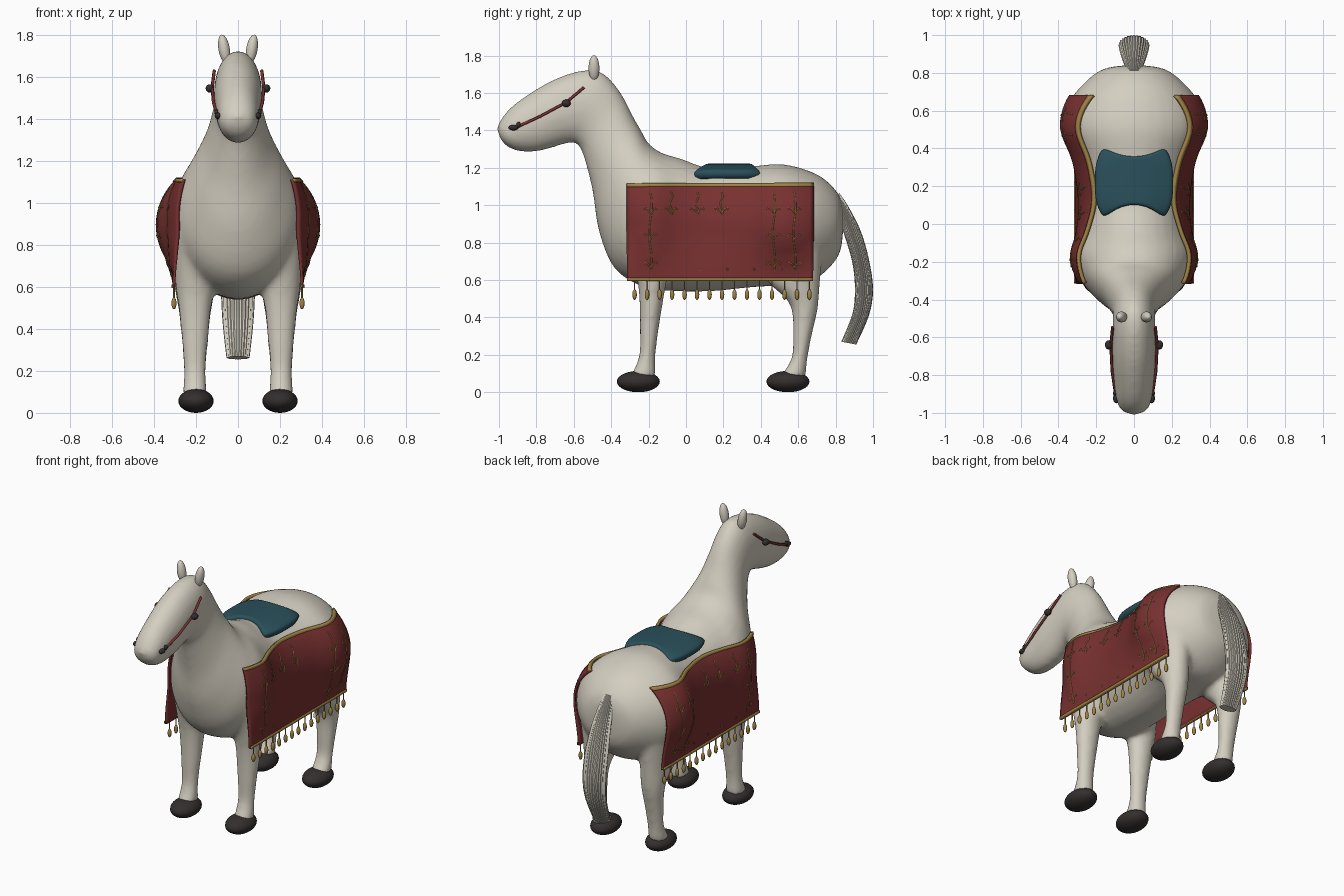
import bpy, bmesh, math
from mathutils import Vector
from mathutils.bvhtree import BVHTree

cube = bpy.data.objects.get("Cube")
if cube:
    bpy.data.objects.remove(cube, do_unlink=True)


def material(name, r, g, b):
    m = bpy.data.materials.new(name)
    m.use_nodes = True
    m.diffuse_color = (r, g, b, 1)
    bsdf = m.node_tree.nodes["Principled BSDF"]
    bsdf.inputs["Base Color"].default_value = (r, g, b, 1)
    bsdf.inputs["Roughness"].default_value = 0.7
    return m


IVORY = material("ivory coat", 0.66, 0.62, 0.53)
RED = material("dark red cloth", 0.19, 0.03, 0.03)
TEAL = material("teal leather", 0.023, 0.08, 0.105)
GOLD = material("old gold", 0.36, 0.23, 0.06)
DARK = material("dark hoof", 0.035, 0.028, 0.028)


def finish(bm, name, mat, smooth=True):
    bmesh.ops.recalc_face_normals(bm, faces=bm.faces)
    mesh = bpy.data.meshes.new(name)
    bm.to_mesh(mesh)
    bm.free()
    obj = bpy.data.objects.new(name, mesh)
    bpy.context.collection.objects.link(obj)
    mesh.materials.append(mat)
    for p in mesh.polygons:
        p.use_smooth = smooth
    return obj


def spline(rows, steps=4):
    """Smoothly resample rows of numbers (Catmull-Rom)."""
    out = []
    for i in range(len(rows) - 1):
        a, b, c, d = (rows[min(max(k, 0), len(rows) - 1)] for k in range(i - 1, i + 3))
        for s in range(steps):
            t = s / steps
            out.append([q + 0.5 * t * (r - p + t * (2*p - 5*q + 4*r - s4 + t * (3*(q - r) + s4 - p)))
                        for p, q, r, s4 in zip(a, b, c, d)])
    return out + [list(rows[-1])]


def loft(bm, rows, x=0, sides=32, ridge=0):
    """Ellipse rings spanning (y1, z1)-(y2, z2) with half width w around x."""
    rings = []
    for y1, z1, y2, z2, w in spline(rows):
        mid = Vector((x, (y1 + y2) / 2, (z1 + z2) / 2))
        half = Vector((0, (y1 - y2) / 2, (z1 - z2) / 2))
        ring = []
        for k in range(sides):
            a = math.tau * k / sides
            f = 1 - ridge * (k % 2)
            ring.append(bm.verts.new(mid + f * (half * math.cos(a) + Vector((w * math.sin(a), 0, 0)))))
        rings.append(ring)
    for r, s in zip(rings, rings[1:]):
        for k in range(sides):
            n = (k + 1) % sides
            bm.faces.new((r[k], r[n], s[n], s[k]))
    bm.faces.new(rings[0])
    bm.faces.new(rings[-1])


def ball(name, mat, loc, size, rot=(0, 0, 0)):
    bpy.ops.mesh.primitive_uv_sphere_add(segments=24, ring_count=14, location=loc, rotation=rot)
    o = bpy.context.object
    o.name, o.scale = name, size
    o.data.materials.append(mat)
    bpy.ops.object.shade_smooth()
    return o


# Body, neck, head and legs fused into one smooth skin
TORSO = [(.84, .98, .84, .86, .05), (.815, 1.06, .82, .74, .17), (.74, 1.14, .74, .64, .27),
         (.64, 1.19, .64, .58, .345), (.5, 1.22, .5, .57, .37), (.32, 1.205, .34, .56, .305),
         (.12, 1.2, .14, .54, .275), (-.03, 1.25, -.05, .54, .285), (-.13, 1.28, -.22, .56, .32),
         (-.2, 1.33, -.38, .66, .28), (-.24, 1.4, -.465, .86, .215), (-.28, 1.47, -.5, 1.08, .158),
         (-.33, 1.57, -.55, 1.27, .12), (-.385, 1.65, -.58, 1.325, .113), (-.46, 1.715, -.605, 1.335, .113),
         (-.56, 1.72, -.66, 1.325, .114), (-.7, 1.675, -.74, 1.3, .114), (-.84, 1.595, -.82, 1.285, .106),
         (-.945, 1.515, -.9, 1.29, .095), (-1, 1.44, -.965, 1.32, .07), (-1.01, 1.41, -1, 1.37, .02)]
FRONT_LEG = [(-.32, .85, -.08, .85, .11), (-.265, .62, -.1, .62, .095), (-.25, .5, -.12, .5, .078),
             (-.247, .33, -.147, .33, .062), (-.252, .19, -.163, .19, .052), (-.3, .08, -.16, .08, .06)]
HIND_LEG = [(.4, .85, .74, .85, .13), (.42, .62, .72, .62, .1), (.535, .5, .71, .5, .08),
            (.568, .42, .7, .42, .07), (.572, .3, .672, .3, .06), (.563, .18, .65, .18, .052),
            (.5, .08, .64, .08, .06)]
bm = bmesh.new()
loft(bm, TORSO)
for side in (-1, 1):
    loft(bm, FRONT_LEG, .205 * side)
    loft(bm, HIND_LEG, .205 * side)
body = finish(bm, "body", IVORY)
remesh = body.modifiers.new("fuse", 'REMESH')
remesh.mode, remesh.voxel_size, remesh.use_smooth_shade = 'VOXEL', 0.016, True
soften = body.modifiers.new("soften", 'SMOOTH')
soften.factor, soften.iterations = 0.5, 8
bpy.context.view_layer.update()
skin = BVHTree.FromObject(body, bpy.context.evaluated_depsgraph_get())

# Ridged tail
bm = bmesh.new()
loft(bm, [(.77, 1.03, .82, 1.065, .035), (.81, .95, .87, .99, .05), (.85, .83, .935, .86, .068),
          (.89, .69, .978, .71, .08), (.903, .55, 1, .55, .08), (.89, .42, .978, .41, .072),
          (.83, .27, .91, .255, .055)], sides=56, ridge=.07)
finish(bm, "tail", IVORY, smooth=False)

# Saddle pad: thick curved sheet with hollowed front and back edges
bm = bmesh.new()
N = 14
grid = []
for i in range(N + 1):
    u = 2 * i / N - 1
    dip = math.cos(u * math.pi * .6)
    lo, hi = .035 + .065 * max(dip, 0), .405 - .045 * max(dip, 0)
    row = []
    for j in range(N + 1):
        v = 2 * j / N - 1
        x = .215 * u * (1 - .2 * abs(v) ** 3 * abs(u))
        row.append(bm.verts.new((x, (lo + hi) / 2 + v * (hi - lo) / 2,
                                 1.222 - .038 * u * u - .02 * v ** 4 * u * u)))
    grid.append(row)
for i in range(N):
    for j in range(N):
        bm.faces.new((grid[i][j], grid[i + 1][j], grid[i + 1][j + 1], grid[i][j + 1]))
saddle = finish(bm, "saddle", TEAL)
solid = saddle.modifiers.new("thickness", 'SOLIDIFY')
solid.thickness, solid.offset = .05, -1
saddle.modifiers.new("rounding", 'SUBSURF').levels = 1

# Side cloths drape over the flanks, then hang to the hem
HEM_X, WAIST = .305, .9


def drape(y, z):
    def flank(h):
        hit = skin.ray_cast(Vector((2, y, h)), Vector((-1, 0, 0)))[0]
        return (hit.x if hit else .2) + .016
    if z >= WAIST:
        return flank(z)
    t = (WAIST - z) / (WAIST - .6)
    t = t * t * (3 - 2 * t)
    return max(flank(WAIST) * (1 - t) + HEM_X * t, flank(z) if z > .7 else 0)


def cloth(name, mat, side, z0, z1, rows, lift, thick):
    bm = bmesh.new()
    cols = 50
    g = [[bm.verts.new((side * (drape(y, z) + lift), y, z))
          for z in (z0 + (z1 - z0) * j / rows for j in range(rows + 1))]
         for y in (-.315 + .995 * i / cols for i in range(cols + 1))]
    for i in range(cols):
        for j in range(rows):
            bm.faces.new((g[i][j], g[i + 1][j], g[i + 1][j + 1], g[i][j + 1]))
    o = finish(bm, name, mat)
    m = o.modifiers.new("thickness", 'SOLIDIFY')
    m.thickness, m.offset = thick, 0
    return o


def wires(name, mat, lines, radius):
    curve = bpy.data.curves.new(name, 'CURVE')
    curve.dimensions, curve.bevel_depth, curve.bevel_resolution = '3D', radius, 1
    curve.use_fill_caps = True
    for pts in lines:
        s = curve.splines.new('POLY')
        s.points.add(len(pts) - 1)
        for p, q in zip(s.points, pts):
            p.co = (*q, 1)
    curve.materials.append(mat)
    o = bpy.data.objects.new(name, curve)
    bpy.context.collection.objects.link(o)


def sprig(y, top, bottom, leaves):
    """Wavy stem with pairs of upturned leaves, as flat (y, z) lines."""
    n = 14
    lines = [[(y + .007 * math.sin(9 * k / n), top + (bottom - top) * k / n) for k in range(n + 1)]]
    for z in leaves:
        for d in (-1, 1):
            lines.append([(y, z - .02), (y + d * .018, z), (y + d * .03, z + .006), (y + d * .036, z - .004)])
    return lines


motifs = []
for y in (-.19, .47, .58):
    motifs += sprig(y, 1.07, .65, (.98, .84, .69))
for y in (-.08, .06, .19):
    motifs += sprig(y, 1.07, .95, (.98,))
for k in range(6):
    motifs.append([(-.07 + .145 * k, .65), (-.07 + .145 * k, .665)])

for side, tag in ((-1, "right"), (1, "left")):
    cloth(tag + "_cloth", RED, side, .6, 1.11, 24, 0, .014)
    cloth(tag + "_top_trim", GOLD, side, 1.097, 1.114, 1, .003, .018)
    cloth(tag + "_hem_trim", GOLD, side, .596, .612, 1, .003, .018)
    wires(tag + "_embroidery", GOLD,
          [[(side * (drape(y, z) + .007), y, z) for y, z in line] for line in motifs], .0035)
    # Tassels along the hem
    for k in range(15):
        y = -.275 + .0668 * k
        wires(tag + "_tassel_cord", GOLD, [[(side * HEM_X, y, .6), (side * HEM_X, y, .53)]], .004)
        ball(tag + "_tassel", GOLD, (side * HEM_X, y, .522), (.012, .012, .028))
    # Hooves
    for y, part in ((-.255, "front"), (.545, "hind")):
        ball(f"{tag}_{part}_hoof", DARK, (side * .2, y, .057), (.084, .115, .057))
    # Ears
    ball(tag + "_ear", IVORY, (side * .066, -.492, 1.732), (.027, .029, .07), (0, side * .17, 0))
    # Bridle strap, rosette and bit
    wires(tag + "_bridle", RED, [[(side * .113, -.545, 1.63), (side * .123, -.64, 1.55),
                                  (side * .116, -.78, 1.475), (side * .095, -.92, 1.41)]], .008)
    ball(tag + "_rosette", DARK, (side * .134, -.64, 1.545), (.02, .024, .02))
    ball(tag + "_bit", DARK, (side * .094, -.922, 1.415), (.017, .027, .015))
    ball(tag + "_bit_ring", DARK, (side * .1, -.895, 1.43), (.012, .012, .016))
